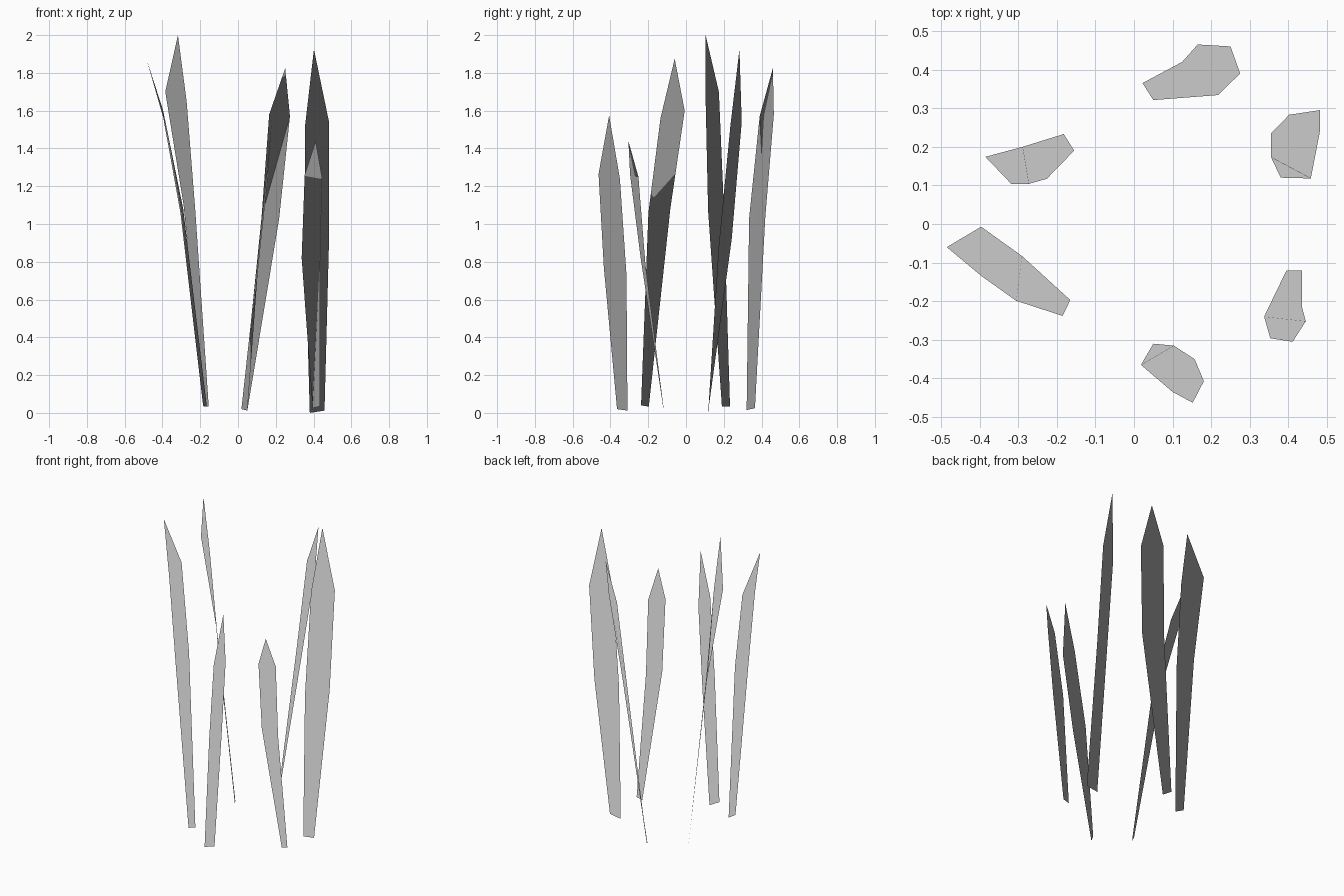
import bpy


def blade(name, edge_a, edge_b, tip):
    """Flat tapering grass blade: two edges rising base-middle-shoulder, joined at a tip."""
    verts = [p for pair in zip(edge_a, edge_b) for p in pair] + [tip]
    faces = []
    for i in (0, 2):
        # fold runs from the lower point of edge a to the upper point of edge b
        faces += [(i, i + 1, i + 3), (i, i + 3, i + 2)]
    faces.append((4, 5, 6))
    mesh = bpy.data.meshes.new(name)
    mesh.from_pydata(verts, [], faces)
    mesh.update()
    # the face side of every blade looks upward
    if sum(p.normal.z * p.area for p in mesh.polygons) < 0:
        mesh.flip_normals()
    # foliage shading: all normals straight up, so blades shade evenly
    mesh.shade_smooth()
    mesh.normals_split_custom_set_from_vertices([(0, 0, 1)] * len(verts))
    mesh.update()
    obj = bpy.data.objects.new(name, mesh)
    bpy.context.collection.objects.link(obj)
    return obj


# Back blade
blade("grass_blade_back",
      [(0.022, 0.365, 0.025), (0.125, 0.42, 1.04), (0.165, 0.465, 1.58)],
      [(0.05, 0.321, 0.015), (0.218, 0.334, 1.03), (0.275, 0.39, 1.57)],
      (0.25, 0.46, 1.825))

# Back right blade
blade("grass_blade_back_right",
      [(0.458, 0.118, 0.012), (0.482, 0.242, 0.92), (0.482, 0.295, 1.54)],
      [(0.38, 0.12, 0.0), (0.355, 0.173, 0.88), (0.355, 0.235, 1.52)],
      (0.402, 0.283, 1.925))

# Front right blade
blade("grass_blade_front_right",
      [(0.395, -0.12, 0.025), (0.337, -0.24, 0.82), (0.353, -0.296, 1.26)],
      [(0.435, -0.12, 0.035), (0.435, -0.215, 0.79), (0.445, -0.252, 1.25)],
      (0.411, -0.305, 1.44))

# Front blade
blade("grass_blade_front",
      [(0.018, -0.365, 0.02), (0.10, -0.435, 0.77), (0.152, -0.463, 1.265)],
      [(0.05, -0.31, 0.012), (0.103, -0.315, 0.73), (0.157, -0.35, 1.24)],
      (0.181, -0.407, 1.575))

# Front left blade
blade("grass_blade_front_left",
      [(-0.185, -0.238, 0.04), (-0.305, -0.199, 1.06), (-0.395, -0.135, 1.56)],
      [(-0.165, -0.197, 0.033), (-0.29, -0.083, 1.08), (-0.396, -0.007, 1.6)],
      (-0.485, -0.06, 1.875))

# Back left blade
blade("grass_blade_back_left",
      [(-0.182, 0.233, 0.035), (-0.288, 0.2, 1.1), (-0.385, 0.174, 1.7)],
      [(-0.155, 0.19, 0.035), (-0.226, 0.117, 1.07), (-0.272, 0.104, 1.65)],
      (-0.318, 0.104, 2.0))
